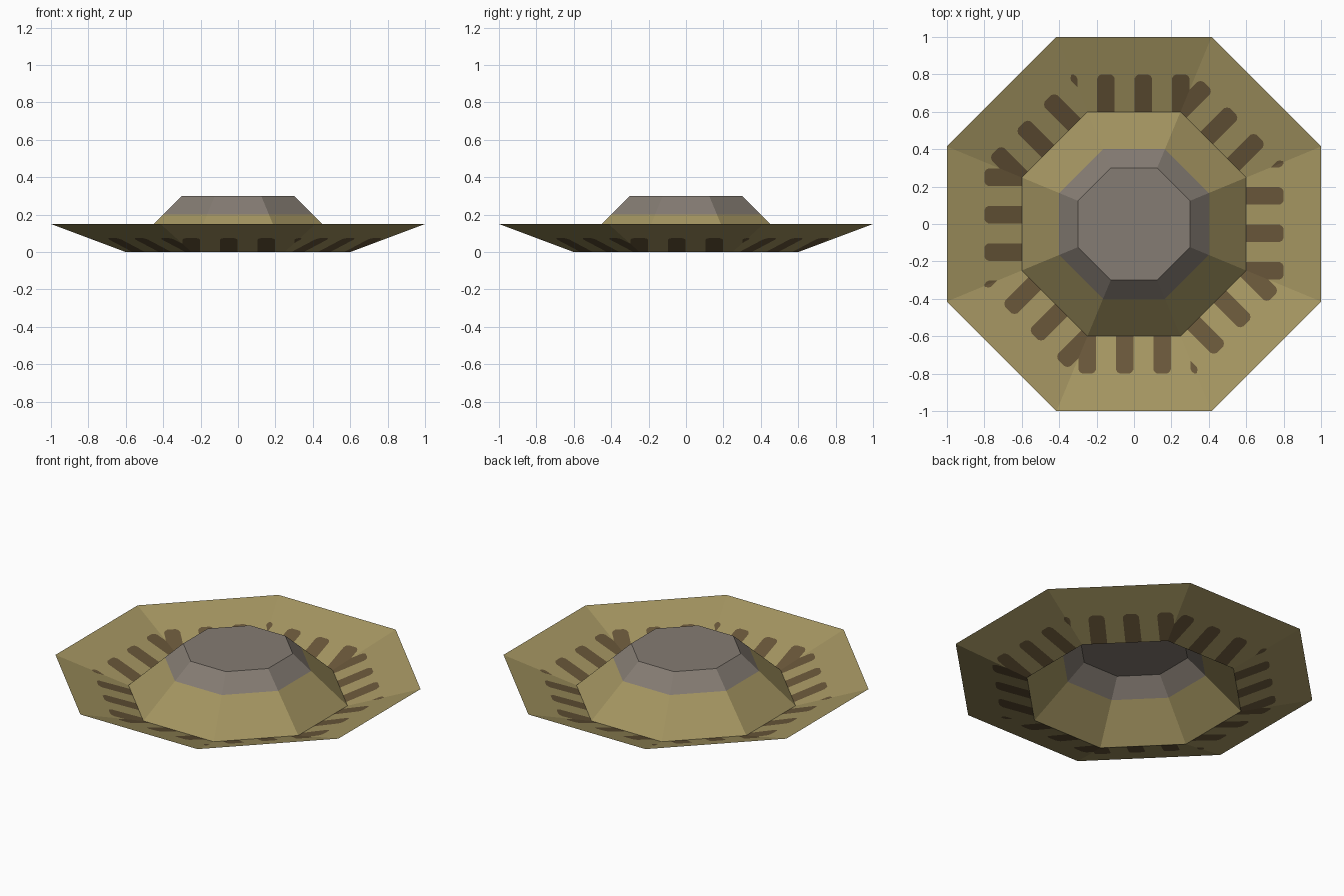
import bpy, bmesh, math
from mathutils import Vector

if "Cube" in bpy.data.objects:
    bpy.data.objects.remove(bpy.data.objects["Cube"])


def material(name, srgb):
    m = bpy.data.materials.new(name)
    lin = [((c / 255 + 0.055) / 1.055) ** 2.4 for c in srgb]
    m.diffuse_color = (*lin, 1)
    m.use_nodes = True
    m.node_tree.nodes["Principled BSDF"].inputs["Base Color"].default_value = m.diffuse_color
    return m


TAN = material("tan", (164, 149, 97))
BROWN = material("dark_brown", (104, 86, 57))
GREY = material("warm_grey", (133, 124, 115))

SIDES = 8
HALF = math.pi / SIDES


def ring(bm, apothem, z):
    r = apothem / math.cos(HALF)
    return [bm.verts.new((r * math.cos(HALF + 2 * HALF * i), r * math.sin(HALF + 2 * HALF * i), z))
            for i in range(SIDES)]


def bridge(bm, outer, inner):
    return [bm.faces.new((outer[i - 1], outer[i], inner[i], inner[i - 1])) for i in range(SIDES)]


def finish(bm, name, mats):
    bm.normal_update()
    me = bpy.data.meshes.new(name)
    bm.to_mesh(me)
    bm.free()
    for m in mats:
        me.materials.append(m)
    ob = bpy.data.objects.new(name, me)
    bpy.context.collection.objects.link(ob)


def cut_stripe(bm, panel, radial, tangent, centre, half_w=0.047, end=0.8, corner=0.03):
    """Clip a round-ended stripe out of a flat panel; returns (remaining, stripe faces)."""
    inside, outside = list(panel), []
    for k in range(7):                       # half planes tangent to the rounded outline
        a = math.radians(30 * k)
        t = centre + math.copysign(half_w - corner, math.cos(a)) + corner * math.cos(a)
        r = end - corner + corner * math.sin(a)
        n = tangent * math.cos(a) + radial * math.sin(a)
        p = tangent * t + radial * r
        geom = set(inside)
        for f in inside:
            geom.update(f.edges)
            geom.update(f.verts)
        res = bmesh.ops.bisect_plane(bm, geom=list(geom), dist=1e-5, plane_co=p, plane_no=n)
        faces = {g for g in res["geom"] if isinstance(g, bmesh.types.BMFace)}
        faces |= {f for f in inside if f.is_valid}
        inside = []
        for f in faces:
            (inside if (f.calc_center_median() - p).dot(n) < 0 else outside).append(f)
    return outside, inside


# Flared outer dish with stripes cut into each of the eight panels
bm = bmesh.new()
panels = bridge(bm, ring(bm, 1.0, 0.15), ring(bm, 0.6, 0.0))
for i, face in enumerate(panels):
    a = 2 * HALF * i
    radial = Vector((math.cos(a), math.sin(a), 0))
    tangent = Vector((math.sin(a), -math.cos(a), 0))
    mirror = -1 if i % 2 else 1              # the pattern mirrors on alternate panels
    rest = [face]
    for c in (-0.35, -0.15, 0.05, 0.25):
        rest, stripe = cut_stripe(bm, rest, radial, tangent, c * mirror)
        for f in stripe:
            f.material_index = 1
finish(bm, "striped_dish", [TAN, BROWN])

# Raised centre: sloping tan skirt
bm = bmesh.new()
bridge(bm, ring(bm, 0.6, 0.0), ring(bm, 0.4, 0.2))
finish(bm, "centre_skirt", [TAN])

# Grey cap with a flat top
bm = bmesh.new()
top = ring(bm, 0.3, 0.3)
bridge(bm, ring(bm, 0.4, 0.2), top)
bm.faces.new(top)
finish(bm, "centre_cap", [GREY])
